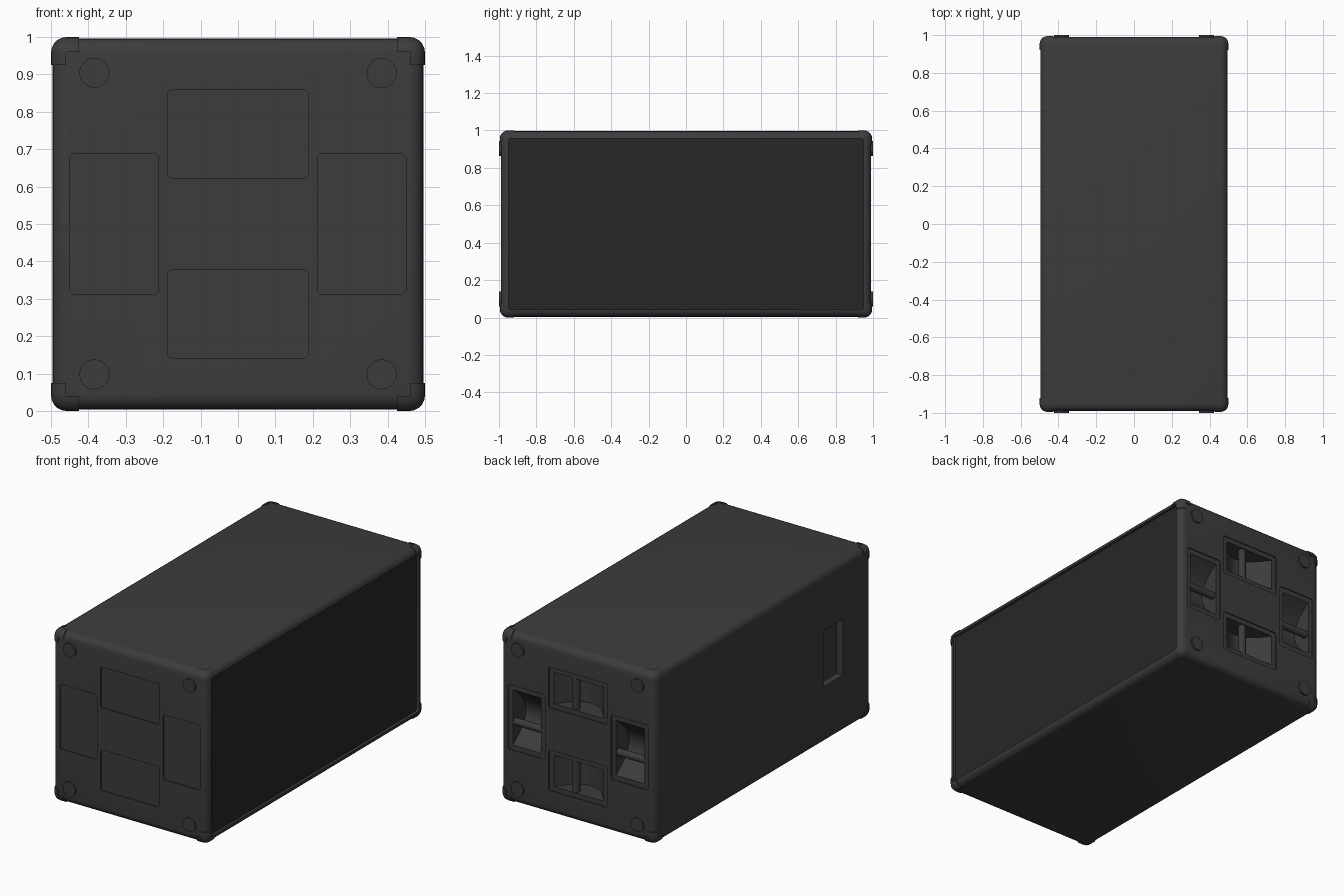
import bpy, bmesh
from math import radians, pi
from mathutils import Matrix, Vector

if "Cube" in bpy.data.objects:
    bpy.data.objects.remove(bpy.data.objects["Cube"])


def material(name, g):
    m = bpy.data.materials.new(name)
    m.diffuse_color = (g, g, g, 1)
    m.use_nodes = True
    m.node_tree.nodes["Principled BSDF"].inputs["Base Color"].default_value = m.diffuse_color
    return m


CASE = material("dark_grey", 0.045)
MESH = material("near_black", 0.02)


def finish(bm, name, mat=CASE, matrix=None):
    if matrix is not None:
        bm.transform(matrix)
    bmesh.ops.recalc_face_normals(bm, faces=bm.faces)
    me = bpy.data.meshes.new(name)
    bm.to_mesh(me)
    bm.free()
    ob = bpy.data.objects.new(name, me)
    bpy.context.collection.objects.link(ob)
    me.materials.append(mat)
    return ob


def add_box(bm, lo, hi):
    lo, hi = Vector(lo), Vector(hi)
    m = Matrix.Translation((lo + hi) / 2) @ Matrix.Diagonal((*(hi - lo), 1))
    bmesh.ops.create_cube(bm, size=1, matrix=m)


def box(name, lo, hi, bevel=0, segs=5, axis=None, mat=CASE, matrix=None):
    """Box with all edges, or only those along one axis, rounded."""
    bm = bmesh.new()
    add_box(bm, lo, hi)
    if bevel:
        edges = [e for e in bm.edges if axis is None or
                 abs((e.verts[0].co - e.verts[1].co).normalized()[axis]) > 0.9]
        bmesh.ops.bevel(bm, geom=edges, offset=bevel, segments=segs, profile=0.5, affect='EDGES')
    return finish(bm, name, mat, matrix)


def cylinder(name, r, length, matrix):
    bm = bmesh.new()
    bmesh.ops.create_cone(bm, cap_ends=True, segments=32, radius1=r, radius2=r, depth=length)
    return finish(bm, name, CASE, matrix)


def boolean(ob, cutter, op='DIFFERENCE', self_hit=False):
    bpy.context.view_layer.objects.active = ob
    mod = ob.modifiers.new("cut", 'BOOLEAN')
    mod.object, mod.operation, mod.solver = cutter, op, 'EXACT'
    mod.use_self = self_hit
    bpy.ops.object.modifier_apply(modifier=mod.name)
    bpy.data.objects.remove(cutter)


def scoop(matrix):
    """Curved hand pocket: arc profile in (u, depth), swept across v."""
    n = 16
    us = [-0.16 + 0.32 * i / n for i in range(n + 1)]
    pts = [(u, -0.005 - 0.12 * (1 - (u / 0.16) ** 2)) for u in us]
    pts = [(-0.16, 0.03)] + pts + [(0.16, 0.03)]
    bm = bmesh.new()
    f = bm.faces.new([bm.verts.new((u, w, -0.091)) for u, w in pts])
    ext = bmesh.ops.extrude_face_region(bm, geom=[f])
    bmesh.ops.translate(bm, vec=(0, 0, 0.182),
                        verts=[v for v in ext['geom'] if isinstance(v, bmesh.types.BMVert)])
    return finish(bm, "scoop_cutter", CASE, matrix @ Matrix.Rotation(pi / 2, 4, 'X'))


# cabinet body with grille recess and connector recess
END = 0.99
body = box("cabinet", (-0.496, -END, 0.004), (0.496, END, 0.996), 0.04)
boolean(body, box("grille_cutter", (0.475, -0.95, 0.042), (0.6, 0.95, 0.958), 0.015, 3, 0))
boolean(body, box("connector_cutter", (-0.6, -0.73, 0.335), (-0.455, -0.55, 0.66)))
grille = box("grille", (0.46, -0.949, 0.043), (0.481, 0.949, 0.957), mat=MESH)

# hand pockets, bars and feet on both ends
flat = Matrix.Rotation(pi / 2, 4, 'X')                     # u = x, v = z, outward = -y
upright = flat @ Matrix.Rotation(pi / 2, 4, 'Z')           # u = z
places = [(0, 0.74, flat), (0, 0.26, flat), (-0.331, 0.5, upright), (0.331, 0.5, upright)]
smooth = [body]
for turn in (0, pi):
    spin = Matrix.Rotation(turn, 4, 'Z')
    for x, z, rot in places:
        m = spin @ Matrix.Translation((x, -END, z)) @ rot
        boolean(body, box("plate_cutter", (-0.188, -0.118, -0.006), (0.188, 0.118, 0.05),
                          0.012, 3, 2, matrix=m))
        boolean(body, scoop(m))
        bar = m @ Matrix.Translation((-0.032, 0, -0.03)) @ Matrix.Rotation(pi / 2, 4, 'X')
        smooth.append(cylinder("handle_bar", 0.021, 0.186, bar))
    for x in (-0.384, 0.384):
        for z in (0.098, 0.904):
            m = spin @ Matrix.Translation((x, -END, z)) @ flat
            smooth.append(cylinder("foot", 0.04, 0.02, m))

# corner protectors: a slightly larger shell kept only around the corners
corners = box("corner_protectors", (-0.5, -0.995, 0), (0.5, 0.995, 1), 0.042)
bm = bmesh.new()
half = Vector((0.52, 1.015, 0.52))
for sx in (-1, 1):
    for sy in (-1, 1):
        for sz in (-1, 1):
            s = Vector((sx, sy, sz))
            for axis in range(3):
                size = Vector((0.06, 0.06, 0.06))
                size[axis] = 0.095
                a = s * half + Vector((0, 0, 0.5))
                b = s * (half - size) + Vector((0, 0, 0.5))
                add_box(bm, [min(p) for p in zip(a, b)], [max(p) for p in zip(a, b)])
boolean(corners, finish(bm, "corner_cutter"), 'INTERSECT', True)
smooth.append(corners)

# smooth rounded surfaces, crisp edges
for ob in smooth:
    bpy.ops.object.select_all(action='DESELECT')
    ob.select_set(True)
    bpy.context.view_layer.objects.active = ob
    bpy.ops.object.shade_smooth_by_angle(angle=radians(30))
